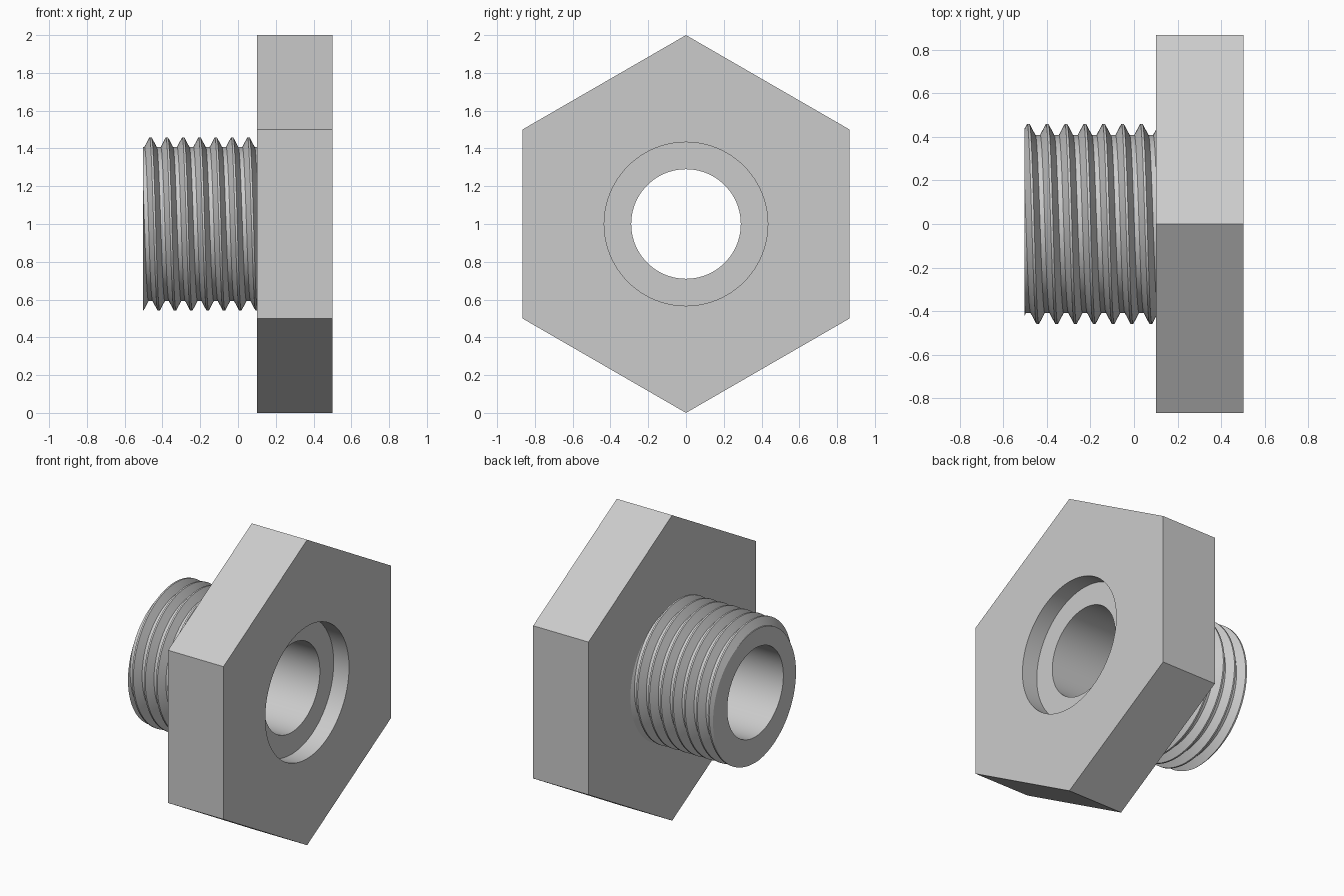
import bpy
import bmesh
from math import cos, sin, pi, radians

cube = bpy.data.objects.get("Cube")
if cube:
    bpy.data.objects.remove(cube)

STEPS = 120                      # segments round the axis
BACK, SEAT, FACE = -0.502, 0.1, 0.501
BORE, RECESS, FLOOR = 0.29, 0.433, 0.39
ROOT, CREST = 0.408, 0.459
PITCH, FIRST_CREST = 0.0864, -0.463

steel = bpy.data.materials.new("grey_steel")
steel.use_nodes = True
colour = (0.6, 0.6, 0.6, 1)
steel.diffuse_color = colour
steel.node_tree.nodes["Principled BSDF"].inputs["Base Color"].default_value = colour


def point(x, radius, angle):
    """Point round the horizontal axis, with angle zero at the top."""
    return (x, -radius * sin(angle), 1 + radius * cos(angle))


def hexagon(angle):
    """Radius of the hexagonal outline, with a corner at the top."""
    return cos(pi / 6) / cos(angle % (pi / 3) - pi / 6)


def finish(name, bm):
    mesh = bpy.data.meshes.new(name)
    bm.to_mesh(mesh)
    bm.free()
    obj = bpy.data.objects.new(name, mesh)
    bpy.context.collection.objects.link(obj)
    mesh.materials.append(steel)
    bpy.ops.object.select_all(action='DESELECT')
    obj.select_set(True)
    bpy.context.view_layer.objects.active = obj
    bpy.ops.object.shade_smooth_by_angle(angle=radians(25))


# Hexagonal head with its recess and the through bore, as joined rings
bm = bmesh.new()
profile = [(SEAT, ROOT - 0.02), (SEAT, None), (FACE, None), (FACE, RECESS),
           (FLOOR, RECESS), (FLOOR, BORE), (BACK, BORE)]
angles = [2 * pi * j / STEPS for j in range(STEPS)]
rings = [[bm.verts.new(point(x, radius or hexagon(a), a)) for a in angles]
         for x, radius in profile]
for near, far in zip(rings, rings[1:]):
    for j in range(STEPS):
        n = (j + 1) % STEPS
        bm.faces.new((near[j], near[n], far[n], far[j]))
finish("hex_head", bm)

# Helical thread, cut flat at both ends
bm = bmesh.new()
section = [(-1 / 16, CREST), (1 / 16, CREST), (3 / 8, ROOT), (5 / 8, ROOT)]
stations = [(turn + f, r) for turn in range(-3, 9) for f, r in section]
columns = []
for j in range(STEPS):
    a = j / STEPS
    columns.append([bm.verts.new(point(FIRST_CREST + PITCH * (f + a), r, 2 * pi * a))
                    for f, r in stations])
# One turn on, the section meets the next ridge
columns.append(columns[0][len(section):])
for here, there in zip(columns, columns[1:]):
    for k in range(len(there) - 1):
        bm.faces.new((here[k], there[k], there[k + 1], here[k + 1]))
for x, direction in ((BACK, -1), (SEAT, 1)):
    bmesh.ops.bisect_plane(bm, geom=bm.verts[:] + bm.edges[:] + bm.faces[:],
                           plane_co=(x, 0, 0), plane_no=(direction, 0, 0),
                           clear_outer=True)

# End face from the cut thread in to the bore
rim = [e for e in bm.edges if e.is_boundary
       and all(abs(v.co.x - BACK) < 1e-4 for v in e.verts)]
for v in bmesh.ops.extrude_edge_only(bm, edges=rim)["geom"]:
    if isinstance(v, bmesh.types.BMVert):
        scale = BORE / (v.co.y ** 2 + (v.co.z - 1) ** 2) ** 0.5
        v.co.y *= scale
        v.co.z = 1 + (v.co.z - 1) * scale
finish("threaded_shank", bm)
